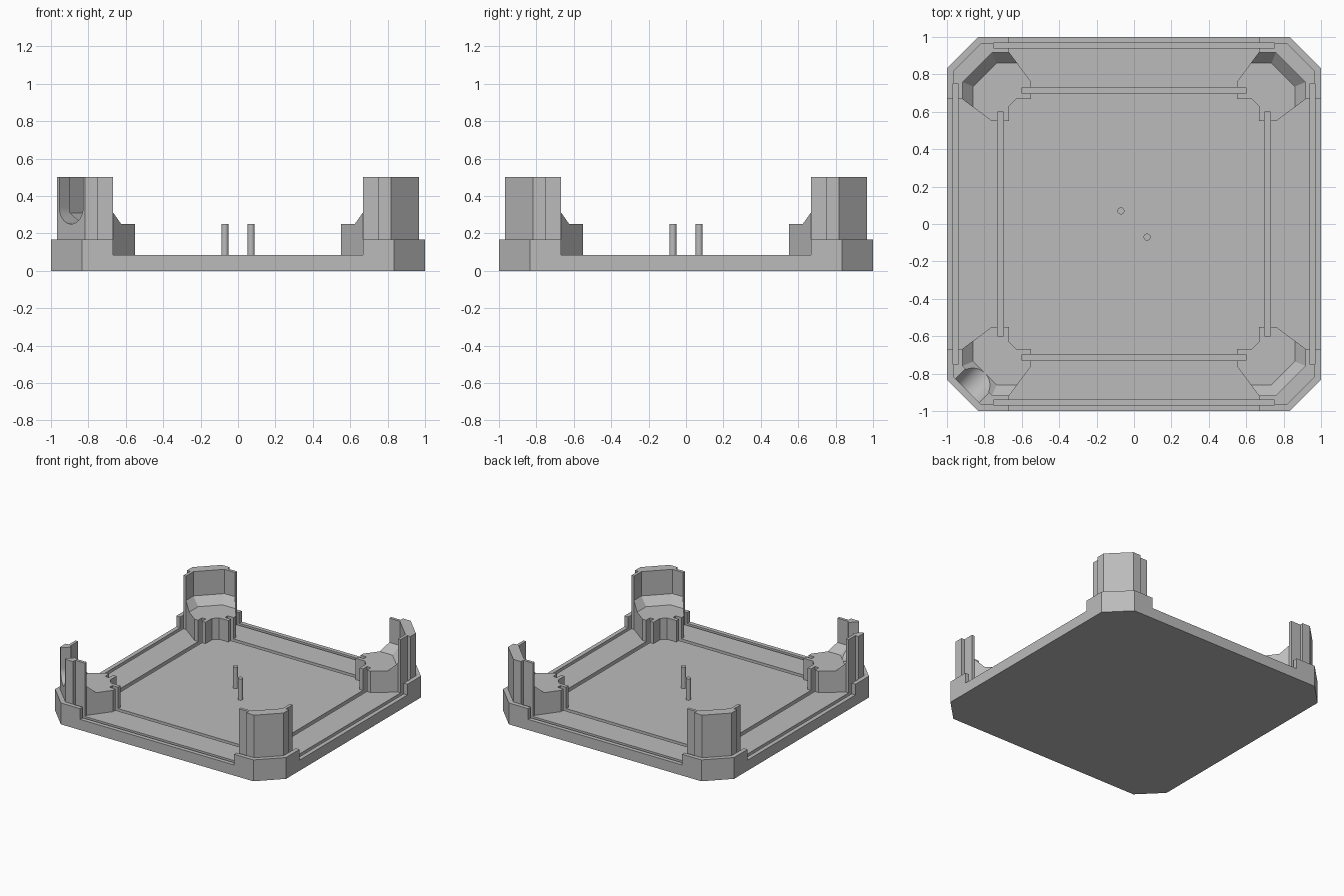
import bpy, bmesh, math
from mathutils import Matrix, Vector

if "Cube" in bpy.data.objects:
    bpy.data.objects.remove(bpy.data.objects["Cube"], do_unlink=True)

FLOOR, LEDGE, SHELF, TOP = 0.083, 0.167, 0.25, 0.5

grey = bpy.data.materials.new("plain grey")
grey.use_nodes = True
grey.diffuse_color = (0.5, 0.5, 0.5, 1)
grey.node_tree.nodes["Principled BSDF"].inputs["Base Color"].default_value = grey.diffuse_color


def loft(name, rings, matrix=Matrix()):
    """Closed solid through rings of points with equal counts."""
    bm = bmesh.new()
    loops = [[bm.verts.new(matrix @ Vector(p)) for p in ring] for ring in rings]
    for a, b in zip(loops, loops[1:]):
        for i in range(len(a)):
            j = (i + 1) % len(a)
            bm.faces.new((a[i], a[j], b[j], b[i]))
    bm.faces.new(loops[0])
    bm.faces.new(loops[-1])
    bmesh.ops.recalc_face_normals(bm, faces=bm.faces)
    mesh = bpy.data.meshes.new(name)
    bm.to_mesh(mesh)
    bm.free()
    mesh.materials.append(grey)
    obj = bpy.data.objects.new(name, mesh)
    bpy.context.collection.objects.link(obj)
    return obj


def prism(name, outline, z0, z1, matrix=Matrix()):
    return loft(name, [[(x, y, z) for x, y in outline] for z in (z0, z1)], matrix)


def box(x0, x1, y0, y1, z0, z1):
    return prism("cutter", [(x0, y0), (x1, y0), (x1, y1), (x0, y1)], z0, z1)


def octagon(half, flat):
    pts = [(half, -flat), (half, flat), (flat, half), (-flat, half)]
    return pts + [(-x, -y) for x, y in pts]


def cut(obj, cutter):
    mod = obj.modifiers.new("cut", 'BOOLEAN')
    mod.operation, mod.solver, mod.object = 'DIFFERENCE', 'EXACT', cutter
    cutter.hide_render = True
    bpy.context.view_layer.update()
    bpy.context.view_layer.objects.active = obj
    bpy.ops.object.modifier_apply(modifier=mod.name)
    bpy.data.objects.remove(cutter, do_unlink=True)


def smooth(obj):
    bpy.ops.object.select_all(action='DESELECT')
    obj.select_set(True)
    bpy.context.view_layer.objects.active = obj
    bpy.ops.object.shade_smooth_by_angle(angle=math.radians(25))


# Base tray: chamfered slab with raised corner ledges
base = prism("base_tray", octagon(1, 0.833), 0, LEDGE)
cut(base, box(-0.667, 0.667, -1.2, 1.2, FLOOR, 0.4))
cut(base, box(-1.2, 1.2, -0.667, 0.667, FLOOR, 0.4))
cut(base, prism("cutter", octagon(0.967, 0.817), FLOOR, 0.4))

# Panel grooves: an outer and an inner one along each side
for near, far, reach in ((0.94, 0.967, 0.75), (0.697, 0.73, 0.6)):
    for s in (-1, 1):
        a, b = sorted((s * near, s * far))
        cut(base, box(a, b, -reach, reach, 0.042, 0.4))
        cut(base, box(-reach, reach, a, b, 0.042, 0.4))

# Corner post outline: half of it, mirrored over the diagonal
half = [(0.667, 0.63), (0.667, 0.55), (0.697, 0.55), (0.697, 0.6), (0.73, 0.6),
        (0.73, 0.55), (0.76, 0.55), (0.917, 0.667), (0.94, 0.667), (0.94, 0.75),
        (0.967, 0.75), (0.967, 0.817)]
outline = half + [(y, x) for x, y in reversed(half)]


def hollow_ring(side, flat, z):
    return [(0.4, 0.4, z), (side, 0.4, z), (side, flat, z), (flat, side, z), (0.4, side, z)]


for sy, row in ((-1, "front"), (1, "back")):
    for sx, column in ((-1, "right"), (1, "left")):
        mirror = Matrix.Diagonal((sx, sy, 1, 1))
        post = prism(f"{row}_{column}_post", outline, FLOOR, TOP, mirror)
        # Hollow above the shelf, with a sloped foot against the wall
        cut(post, loft("cutter", [hollow_ring(0.86, 0.735, SHELF),
                                  hollow_ring(0.917, 0.759, 0.31),
                                  hollow_ring(0.917, 0.759, 0.7)], mirror))
        if (sx, sy) == (-1, -1):
            # Round-bottomed cable slot through the chamfered wall
            r, n = 0.09, 24
            u = [(r * math.cos(math.pi * (1 + i / n)), SHELF + r + r * math.sin(math.pi * (1 + i / n)))
                 for i in range(n + 1)] + [(r, 0.7), (-r, 0.7)]
            d = math.sqrt(0.5)
            rings = [[(-t * d + p * d, -t * d - p * d, z) for p, z in u] for t in (1.0, 1.5)]
            cut(post, loft("cutter", rings))
        smooth(post)

# Locating pins
for s, name in ((-1, "back_pin"), (1, "front_pin")):
    circle = [(s * 0.07 + 0.019 * math.cos(math.tau * i / 24),
               -s * 0.07 + 0.019 * math.sin(math.tau * i / 24)) for i in range(24)]
    smooth(prism(name, circle, FLOOR, SHELF))
